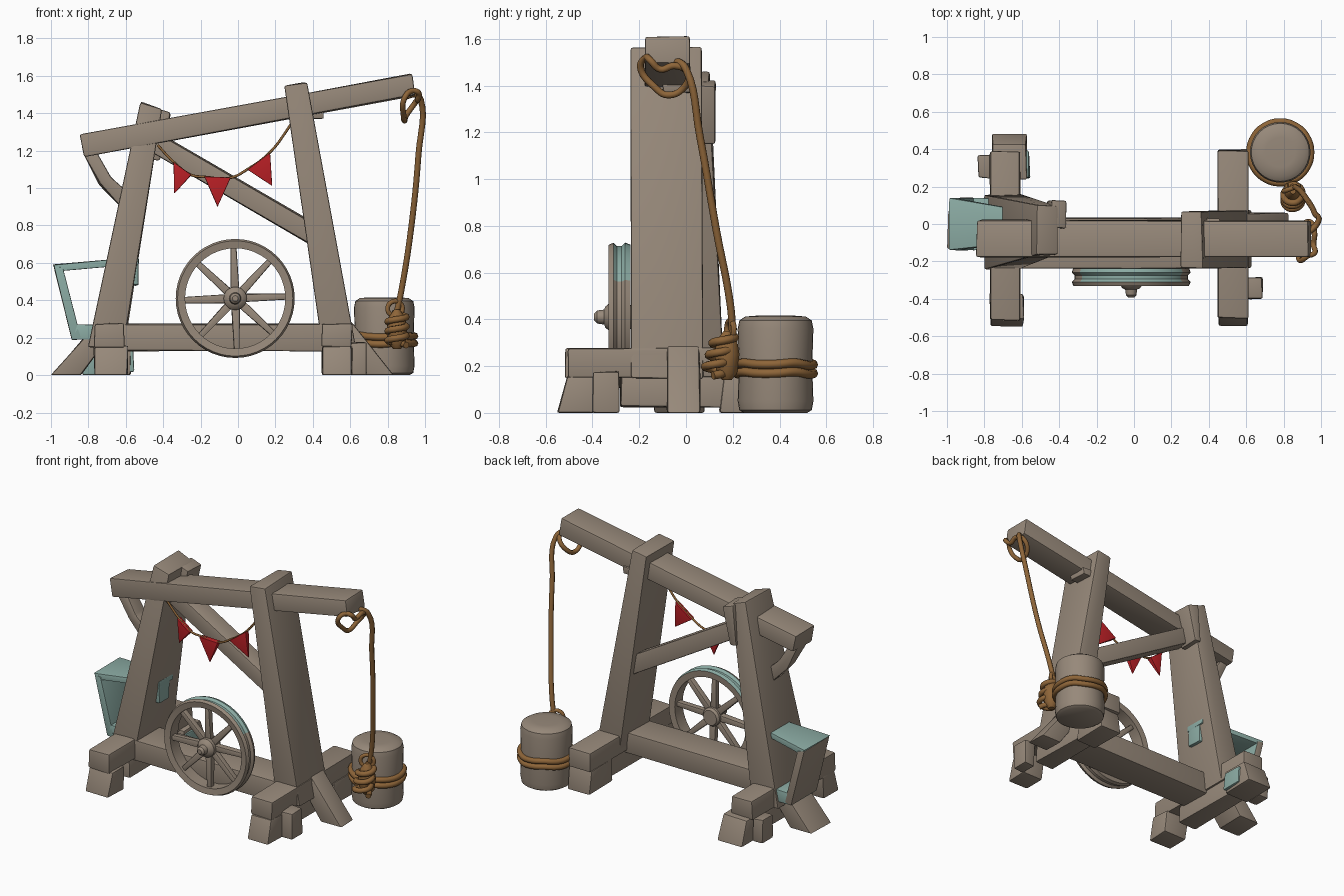
import bpy, bmesh, math, random
from mathutils import Vector

random.seed(4)
if "Cube" in bpy.data.objects:
    bpy.data.objects.remove(bpy.data.objects["Cube"])


def material(name, rgb):
    m = bpy.data.materials.new(name)
    m.use_nodes = True
    m.diffuse_color = (*rgb, 1)
    m.node_tree.nodes["Principled BSDF"].inputs["Base Color"].default_value = (*rgb, 1)
    return m


WOOD = material("weathered_wood", (0.31, 0.25, 0.195))
TEAL = material("faded_teal", (0.26, 0.41, 0.37))
RED = material("flag_red", (0.52, 0.015, 0.02))
ROPE = material("rope_brown", (0.27, 0.13, 0.04))


def smooth(ob, angle=35):
    bpy.ops.object.select_all(action="DESELECT")
    ob.select_set(True)
    bpy.context.view_layer.objects.active = ob
    bpy.ops.object.shade_smooth_by_angle(angle=math.radians(angle))


def finish(name, bm, mats, rule=None):
    bmesh.ops.recalc_face_normals(bm, faces=bm.faces)
    if rule:
        for f in bm.faces:
            f.material_index = 1 if rule(f) else 0
    me = bpy.data.meshes.new(name)
    bm.to_mesh(me)
    bm.free()
    for m in mats:
        me.materials.append(m)
    ob = bpy.data.objects.new(name, me)
    bpy.context.collection.objects.link(ob)
    smooth(ob)
    return ob


def prism(name, pts, lo, hi, axis="y", mats=(WOOD,), bevel=0.012, rough=0.005, rule=None):
    """Hewn block: a profile in the xz (or yz) plane pushed from lo to hi."""
    bm = bmesh.new()
    rings = []
    for depth in (lo, hi):
        depths = depth if isinstance(depth, (list, tuple)) else [depth] * len(pts)
        ring = []
        for (u, z), d in zip(pts, depths):
            co = Vector((u, d, z) if axis == "y" else (d, u, z))
            jig = Vector([random.uniform(-rough, rough) for _ in range(3)])
            if z < 0.01:
                jig.z = 0
            ring.append(bm.verts.new(co + jig))
        rings.append(ring)
    a, b = rings
    bm.faces.new(a)
    bm.faces.new(b[::-1])
    for i in range(len(a)):
        j = (i + 1) % len(a)
        bm.faces.new((a[i], b[i], b[j], a[j]))
    bmesh.ops.recalc_face_normals(bm, faces=bm.faces)
    if bevel:
        bmesh.ops.bevel(bm, geom=bm.edges[:], offset=bevel, segments=2, profile=0.6,
                        affect="EDGES", clamp_overlap=True)
    return finish(name, bm, mats, rule)


def block(name, x, y, z, **kw):
    return prism(name, [(x[0], z[0]), (x[1], z[0]), (x[1], z[1]), (x[0], z[1])], y[0], y[1], **kw)


def lathe(name, profile, centre, axis="z", steps=40, closed=False, mats=(WOOD,), rule=None):
    """Turn (radius, height) pairs around an axis; open profiles get capped."""
    bm = bmesh.new()
    rings = []
    for s in range(steps):
        t = 2 * math.pi * s / steps
        c, n = math.cos(t), math.sin(t)
        rings.append([bm.verts.new(Vector(centre) + Vector((r * c, r * n, h) if axis == "z"
                                                           else (r * c, h, r * n)))
                      for r, h in profile])
    count = len(profile)
    for s in range(steps):
        p, q = rings[s], rings[(s + 1) % steps]
        for i in range(count if closed else count - 1):
            j = (i + 1) % count
            bm.faces.new((p[i], p[j], q[j], q[i]))
    if not closed:
        bm.faces.new([r[0] for r in rings])
        bm.faces.new([r[-1] for r in rings])
    return finish(name, bm, mats, rule)


def rope(name, pts, radius, closed=False, mat=ROPE):
    cu = bpy.data.curves.new(name, "CURVE")
    cu.dimensions = "3D"
    cu.bevel_depth, cu.bevel_resolution, cu.resolution_u = radius, 2, 6
    cu.use_fill_caps = True
    sp = cu.splines.new("BEZIER")
    sp.bezier_points.add(len(pts) - 1)
    for bp, co in zip(sp.bezier_points, pts):
        bp.co = co
        bp.handle_left_type = bp.handle_right_type = "AUTO"
    sp.use_cyclic_u = closed
    cu.materials.append(mat)
    ob = bpy.data.objects.new(name, cu)
    bpy.context.collection.objects.link(ob)
    bpy.ops.object.select_all(action="DESELECT")
    ob.select_set(True)
    bpy.context.view_layer.objects.active = ob
    bpy.ops.object.convert(target="MESH")
    smooth(bpy.context.view_layer.objects.active, 60)


# Main frame: leaning posts, sloping top beam, base beam and braces
prism("left_post", [(-0.80, 0.15), (-0.61, 0.15), (-0.41, 1.42), (-0.52, 1.46)],
      [-0.24, -0.24, -0.165, -0.165], [0.16, 0.16, 0.10, 0.10])
prism("left_post_splice", [(-0.47, 1.15), (-0.42, 1.15), (-0.36, 1.40), (-0.44, 1.43)], -0.02, 0.125)
prism("right_post", [(0.455, 0.15), (0.63, 0.15), (0.365, 1.565), (0.25, 1.55)], -0.235, 0.07)
prism("top_beam", [(-0.82, 1.17), (0.945, 1.495), (0.93, 1.615), (-0.845, 1.285)], -0.18, 0.02)
block("base_beam", (-0.68, 0.52), (-0.235, 0.0), (0.13, 0.275))
prism("diagonal_brace", [(-0.45, 1.19), (0.45, 0.66), (0.45, 0.785), (-0.45, 1.31)], -0.09, 0.03)
prism("knee_brace", [(-0.83, 1.19), (-0.74, 1.02), (-0.62, 0.89), (-0.58, 0.97), (-0.68, 1.06),
                     (-0.76, 1.20)], -0.13, -0.03)
block("beam_peg", (0.32, 0.455), (-0.10, 0.03), (1.37, 1.42), bevel=0.008)

# Feet and sleepers
block("right_sleeper", (0.45, 0.61), (-0.505, 0.395), (0.15, 0.278))
block("left_sleeper", (-0.77, -0.61), (-0.515, 0.385), (0.15, 0.278))
for side, x0, x1 in (("right", 0.46, 0.60), ("left", -0.76, -0.62)):
    block(side + "_under_sleeper", (x0, x1), (-0.28, 0.25), (0.025, 0.16))
foot = [(-0.55, 0), (-0.39, 0), (-0.37, 0.155), (-0.505, 0.155)]
prism("right_front_foot", foot, 0.45, 0.61, axis="x")
prism("left_front_foot", foot, -0.77, -0.59, axis="x")
prism("right_back_foot", [(0.14, 0), (0.40, 0), (0.38, 0.155), (0.16, 0.155)], 0.45, 0.61, axis="x")
prism("left_back_foot", [(0.24, 0), (0.49, 0), (0.43, 0.16), (0.24, 0.16)], -0.76, -0.575, axis="x")
prism("right_strut", [(0.68, 0), (0.83, 0), (0.60, 0.29), (0.52, 0.22)], -0.085, 0.06)
prism("left_strut", [(-1.0, 0), (-0.84, 0), (-0.68, 0.22), (-0.75, 0.28)], -0.14, 0.08)
block("right_stake", (0.605, 0.685), (-0.40, -0.285), (0, 0.175))
block("left_stake", (-0.835, -0.76), (0.245, 0.37), (0, 0.16), mats=(WOOD, TEAL),
      rule=lambda f: f.normal.y < -0.5)
block("painted_chock", (-0.60, -0.558), (0.245, 0.39), (0.02, 0.14), mats=(TEAL,))

# Painted sheet bracket on the left post
prism("bracket_top", [(-0.99, 0.59), (-0.95, 0.555), (-0.53, 0.595), (-0.53, 0.63)],
      [-0.14, -0.14, -0.09, -0.09], [0.14, 0.14, 0.06, 0.06], mats=(TEAL,), bevel=0.005, rough=0.002)
prism("bracket_side", [(-0.985, 0.585), (-0.935, 0.575), (-0.84, 0.20), (-0.89, 0.19)], -0.14, 0.14,
      mats=(TEAL, WOOD), bevel=0.005, rough=0.002, rule=lambda f: f.normal.x < -0.5 or f.normal.y > 0.8)
prism("bracket_foot", [(-0.89, 0.19), (-0.76, 0.19), (-0.76, 0.27), (-0.86, 0.27)], -0.14, 0.14,
      mats=(TEAL,), bevel=0.005, rough=0.002)
block("bracket_tab", (-0.565, -0.53), (-0.09, 0.03), (0.48, 0.625), mats=(TEAL,))

# Spoked wheel, with paint left on the upper rear of the rim
hub = Vector((-0.015, 0, 0.41))
lathe("wheel_rim", [(0.268, -0.325), (0.308, -0.332), (0.318, -0.31), (0.303, -0.295), (0.303, -0.275),
                    (0.318, -0.26), (0.31, -0.237), (0.268, -0.24)], hub, "y", 48, True, (WOOD, TEAL),
      lambda f: f.calc_center_median().z > 0.56 and f.calc_center_median().y > -0.305
      and (f.calc_center_median() - hub).xz.length > 0.295)
lathe("wheel_hub", [(0.05, -0.235), (0.062, -0.25), (0.062, -0.325), (0.045, -0.345), (0.032, -0.35),
                    (0.028, -0.38), (0.015, -0.393)], hub, "y", 20)
for k in range(8):
    t = math.radians(45 * k + 2)
    out, side = Vector((math.cos(t), math.sin(t))), Vector((-math.sin(t), math.cos(t)))
    c = hub.xz
    corners = [out * r + side * w + c for r, w in ((0.04, -0.023), (0.28, -0.016), (0.28, 0.016), (0.04, 0.023))]
    prism("wheel_spoke", [tuple(p) for p in corners], -0.305, -0.265, bevel=0.009, rough=0.002)

# Bunting
flags = [((-0.345, 1.14), (-0.25, 1.07), (-0.34, 0.97)),
         ((-0.18, 1.06), (-0.04, 1.055), (-0.11, 0.90)),
         ((0.05, 1.10), (0.17, 1.19), (0.185, 1.01))]
for tri in flags:
    prism("bunting_flag", tri, [-0.165, -0.165, -0.15], [-0.125, -0.125, -0.14], mats=(RED,),
          bevel=0.004, rough=0.002)
string = [(-0.43, 1.23)] + [p for tri in flags for p in tri[:2]] + [(0.29, 1.35)]
rope("bunting_string", [(x, -0.145, z) for x, z in string], 0.007, mat=ROPE)

# Hanging weight with its rope
drum = Vector((0.782, 0.383, 0))
lathe("weight_drum", [(0.135, 0), (0.155, 0.012), (0.162, 0.05), (0.157, 0.2), (0.162, 0.36),
                      (0.155, 0.395), (0.13, 0.412), (0.08, 0.416)], drum, steps=32)


def circle(r, z, n=12):
    return [drum + Vector((r * math.cos(i * math.tau / n), r * math.sin(i * math.tau / n),
                           z + 0.006 * math.sin(i * 2))) for i in range(n)]


for z in (0.17, 0.208):
    rope("weight_band", circle(0.163, z), 0.019, True)
lathe("knot_core", [(0.02, -0.11), (0.045, -0.08), (0.055, 0), (0.045, 0.06), (0.015, 0.1)],
      (0.85, 0.175, 0.25), steps=14, mats=(ROPE,))
rope("knot_coils", [(0.85 + 0.05 * math.cos(i), 0.175 - 0.0025 * (24 - i) + 0.045 * math.sin(i), 0.16 + 0.008 * i)
                    for i in range(22)], 0.018)
rope("knot_loop", [(0.84 + 0.04 * math.cos(i), 0.19 + 0.015 * math.cos(i), 0.355 + 0.04 * math.sin(i))
                   for i in range(6)], 0.013, True)
rope("hanging_rope", [(0.90, -0.06, 1.49), (0.95, -0.03, 1.50), (0.978, 0.0, 1.47), (0.965, 0.06, 1.18),
                      (0.925, 0.13, 0.78), (0.875, 0.19, 0.46), (0.85, 0.20, 0.34)], 0.016)
rope("beam_loop", [(0.93, -0.17, 1.52), (0.89, -0.195, 1.48), (0.885, -0.13, 1.39), (0.89, -0.08, 1.36),
                   (0.90, -0.01, 1.39), (0.95, 0.005, 1.46), (0.965, -0.05, 1.485),
                   (0.96, -0.11, 1.47), (0.965, -0.155, 1.51)], 0.015, True)
